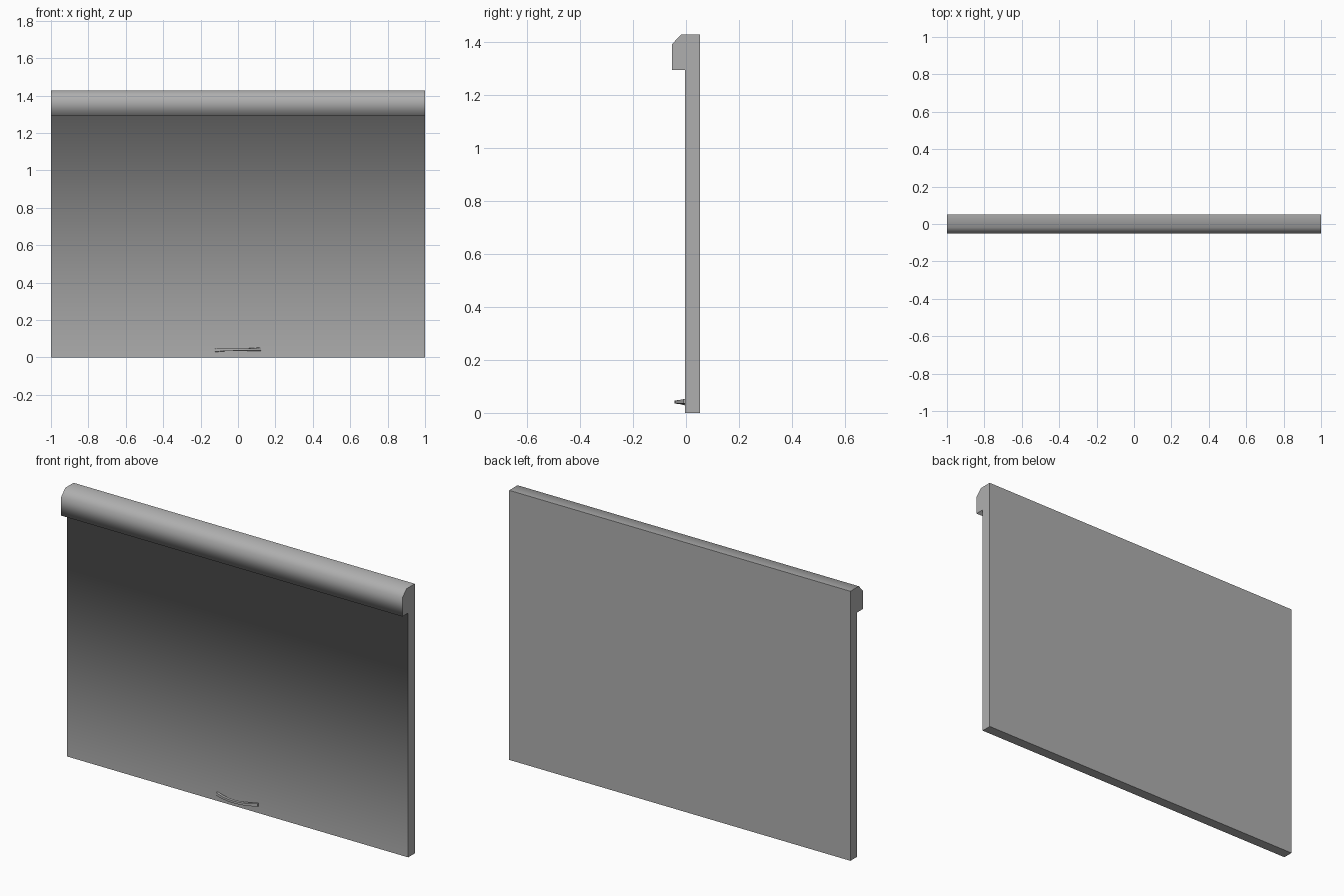
import bpy, bmesh, math

if "Cube" in bpy.data.objects:
    bpy.data.objects.remove(bpy.data.objects["Cube"])

# Mid-grey painted metal
grey = bpy.data.materials.new("grey_metal")
grey.diffuse_color = (0.43, 0.43, 0.43, 1)
grey.use_nodes = True
grey.node_tree.nodes["Principled BSDF"].inputs["Base Color"].default_value = grey.diffuse_color


def make_object(name, bm):
    bmesh.ops.recalc_face_normals(bm, faces=bm.faces)
    mesh = bpy.data.meshes.new(name)
    bm.to_mesh(mesh)
    bm.free()
    mesh.materials.append(grey)
    obj = bpy.data.objects.new(name, mesh)
    bpy.context.collection.objects.link(obj)
    return obj


def loft(bm, rings):
    """Skin closed rings of points and cap both ends; returns side faces in ring order."""
    verts = [[bm.verts.new(p) for p in ring] for ring in rings]
    n = len(rings[0])
    sides = [bm.faces.new((a[i], a[(i + 1) % n], b[(i + 1) % n], b[i]))
             for a, b in zip(verts, verts[1:]) for i in range(n)]
    bm.faces.new(verts[0])
    bm.faces.new(verts[-1])
    return sides


# Door panel with overhanging roll housing: one (y, z) profile swept along x
profile = [(0.052, 0), (0.052, 1.428), (-0.018, 1.428), (-0.052, 1.393),
           (-0.052, 1.294), (-0.004, 1.294), (-0.004, 0)]
bm = bmesh.new()
sides = loft(bm, [[(x, y, z) for y, z in profile] for x in (-1, 1)])
# Top, housing and front panel shade as one soft surface; back, base and ends stay flat
for face in sides[1:6]:
    face.smooth = True
for edge in bm.edges:
    edge.smooth = all(f in sides[1:6] for f in edge.link_faces)
make_object("shutter_panel", bm)

# Bowed pull handle, slim in the middle and flared at both ends
bm = bmesh.new()
rings = []
steps = 8
for k in range(steps + 1):
    t = -1 + 2 * k / steps
    x = 0.122 * t
    front = -0.043 + 0.034 * t * t
    back = min(front + 0.012, -0.001)
    half = 0.007 + 0.003 * abs(t) ** 3
    mid = 0.041 + 0.003 * t ** 3
    rings.append([(x, front, mid - half * 0.8), (x, front, mid + half * 0.8),
                  (x, back, mid + half), (x, back, mid - half)])
loft(bm, rings)
handle = make_object("pull_handle", bm)
bpy.context.view_layer.objects.active = handle
handle.select_set(True)
bpy.ops.object.shade_smooth_by_angle(angle=math.radians(35))
